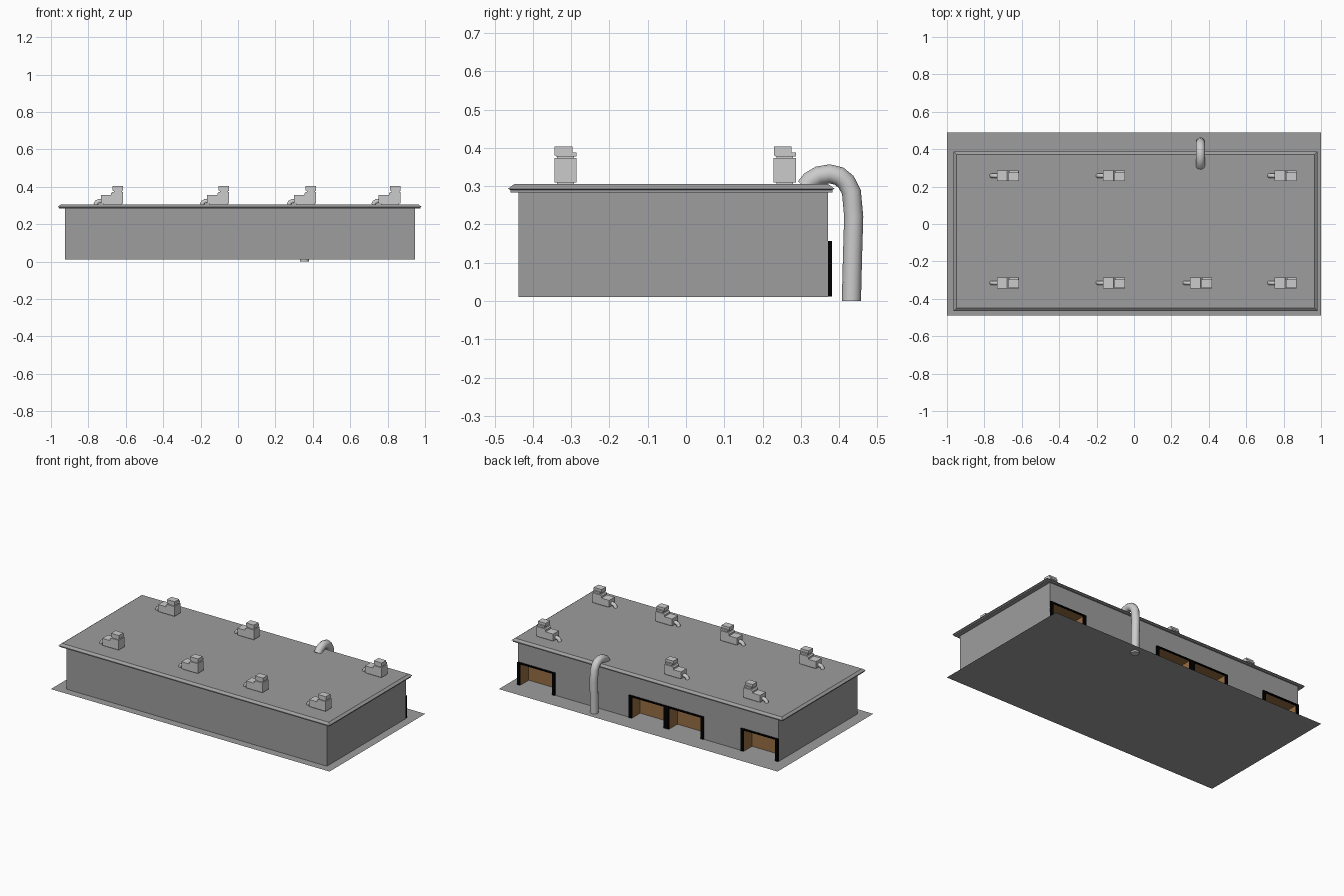
import bpy, bmesh, math
from mathutils import Vector

if "Cube" in bpy.data.objects:
    bpy.data.objects.remove(bpy.data.objects["Cube"])


def material(name, color):
    m = bpy.data.materials.new(name)
    m.diffuse_color = color
    m.use_nodes = True
    m.node_tree.nodes["Principled BSDF"].inputs["Base Color"].default_value = m.diffuse_color
    return m


BLACK = material("black_trim", (0, 0, 0, 1))
BROWN = material("brown_door", (0.31, 0.155, 0.055, 1))
DARK = material("dark_grey", (0.34, 0.34, 0.34, 1))
MID = material("mid_grey", (0.66, 0.66, 0.66, 1))


def mesh(name, verts, faces, mat=None, fix=True):
    me = bpy.data.meshes.new(name)
    me.from_pydata(verts, [], faces)
    if fix:
        bm = bmesh.new()
        bm.from_mesh(me)
        bmesh.ops.recalc_face_normals(bm, faces=bm.faces)
        bm.to_mesh(me)
        bm.free()
    ob = bpy.data.objects.new(name, me)
    bpy.context.collection.objects.link(ob)
    if mat:
        me.materials.append(mat)
    return ob


def box(name, x0, x1, y0, y1, z0, z1, mat=None):
    v = [(x, y, z) for x in (x0, x1) for y in (y0, y1) for z in (z0, z1)]
    f = [(0, 1, 3, 2), (4, 6, 7, 5), (0, 4, 5, 1), (2, 3, 7, 6), (0, 2, 6, 4), (1, 5, 7, 3)]
    return mesh(name, v, f, mat)


def prism(name, profile, y0, y1, mat=None):
    # x-z outline extruded along y
    n = len(profile)
    v = [(x, y, z) for y in (y0, y1) for x, z in profile]
    f = [tuple(range(n)), tuple(range(n, 2 * n))]
    f += [(i, (i + 1) % n, n + (i + 1) % n, n + i) for i in range(n)]
    return mesh(name, v, f, mat)


def tube(name, path, axis, radius, sides=12, mat=None):
    # sweep a circle along a planar path; axis is the plane's normal
    pts = [Vector(p) for p in path]
    axis = Vector(axis)
    v, f = [], []
    for i, p in enumerate(pts):
        t = (pts[min(i + 1, len(pts) - 1)] - pts[max(i - 1, 0)]).normalized()
        if i == 0 and abs(t.z) > 0.9:
            t = Vector((0, 0, math.copysign(1, t.z)))
        n = t.cross(axis)
        for k in range(sides):
            a = 2 * math.pi * k / sides
            v.append(p + radius * (math.cos(a) * n + math.sin(a) * axis))
    for i in range(len(pts) - 1):
        for k in range(sides):
            a, b = i * sides + k, i * sides + (k + 1) % sides
            f.append((a, b, b + sides, a + sides))
    f += [tuple(range(sides)), tuple(range((len(pts) - 1) * sides, len(pts) * sides))]
    ob = mesh(name, v, f, mat)
    for p in ob.data.polygons:
        p.use_smooth = len(p.vertices) == 4
    return ob


X0, X1, Y0, Y1, Z0, Z1 = -0.925, 0.945, -0.438, 0.371, 0.01, 0.29
BAYS = [(-0.925, -0.658), (-0.388, -0.122), (-0.122, 0.145), (0.678, 0.945)]
POST, TOP, BACK = 0.018, 0.149, 0.288

# ground apron
mesh("ground_apron", [(-1, -0.49, Z0), (1, -0.49, Z0), (1, 0.49, Z0), (-1, 0.49, Z0)], [(0, 1, 2, 3)], DARK, fix=False)

# walls: three plain sides, back wall with door openings
wv, wf = [], []


def wall(a, b, z0=Z0, z1=Z1):
    i = len(wv)
    wv.extend([(*a, z0), (*b, z0), (*b, z1), (*a, z1)])
    wf.append((i, i + 1, i + 2, i + 3))


wall((X0, Y0), (X1, Y0))
wall((X1, Y0), (X1, Y1))
wall((X0, Y1), (X0, Y0))
wall((X1, Y1), (X0, Y1), TOP, Z1)
edges = [X0] + [x for a, b in BAYS for x in (a + POST, b - POST)] + [X1]
for a, b in zip(edges[::2], edges[1::2]):
    wall((b, Y1), (a, Y1), Z0, TOP)
mesh("walls", wv, wf, DARK, fix=False)

# recessed doorways and their black frames
for a, b in BAYS:
    p, q = a + POST, b - POST
    v = [(x, y, z) for x in (p, q) for y in (BACK, Y1) for z in (Z0, TOP)]
    mesh("door_recess", v, [(0, 2, 3, 1), (4, 5, 7, 6), (0, 1, 5, 4), (1, 3, 7, 5)], BROWN, fix=False)
    zb = Z0 + 0.002
    out = [(a, zb), (a, 0.157), (b, 0.157), (b, zb), (q, zb), (q, TOP), (p, TOP), (p, zb)]
    prism("door_frame", out, Y1 - 0.002, 0.381, BLACK)

# roof slab with bevelled overhanging rim
rv, rf = [], []
rings = [(0.006, 0.283), (0.006, 0.29), (0, 0.293), (0.016, 0.305)]
for d, z in rings:
    xa, xb, ya, yb = -0.964 + d, 0.981 - d, -0.465 + d, 0.388 - d
    rv += [(xa, ya, z), (xb, ya, z), (xb, yb, z), (xa, yb, z)]
for r in range(len(rings) - 1):
    for k in range(4):
        i, j = 4 * r + k, 4 * r + (k + 1) % 4
        rf.append((i, j, j + 4, i + 4))
rf += [(0, 1, 2, 3), (12, 13, 14, 15)]
mesh("roof", rv, rf, DARK)


# rooftop ventilation units
def vent(x, y):
    box("vent_base", x - 0.105, x - 0.008, y - 0.022, y + 0.022, 0.304, 0.311, MID)
    body = [(0, 0.31), (0, 0.373), (-0.056, 0.373), (-0.063, 0.366), (-0.063, 0.355),
            (-0.118, 0.355), (-0.118, 0.31)]
    prism("vent_body", [(x + a, z) for a, z in body], y - 0.029, y + 0.029, MID)
    box("vent_neck", x - 0.048, x - 0.006, y - 0.022, y + 0.022, 0.372, 0.379, MID)
    box("vent_plate", x - 0.052, x - 0.002, y - 0.024, y + 0.029, 0.377, 0.388, MID)
    box("vent_cap", x - 0.056, x, y - 0.028, y + 0.018, 0.38, 0.404, MID)
    path = [(x - 0.115, y, 0.324), (x - 0.128, y, 0.323), (x - 0.14, y, 0.317), (x - 0.146, y, 0.303)]
    tube("vent_elbow", path, (0, 1, 0), 0.012, 10)


for vx in (-0.615, -0.047, 0.418, 0.87):
    vent(vx, -0.315)
    if vx != 0.418:
        vent(vx, 0.258)

# large bent pipe from ground to roof
PX = 0.355
pipe = [(0.432, 0), (0.435, 0.12), (0.438, 0.22), (0.432, 0.285), (0.418, 0.311), (0.4, 0.326),
        (0.375, 0.332), (0.347, 0.327), (0.325, 0.314), (0.312, 0.297)]
tube("roof_pipe", [(PX, y, z) for y, z in pipe], (1, 0, 0), 0.025, 14)
